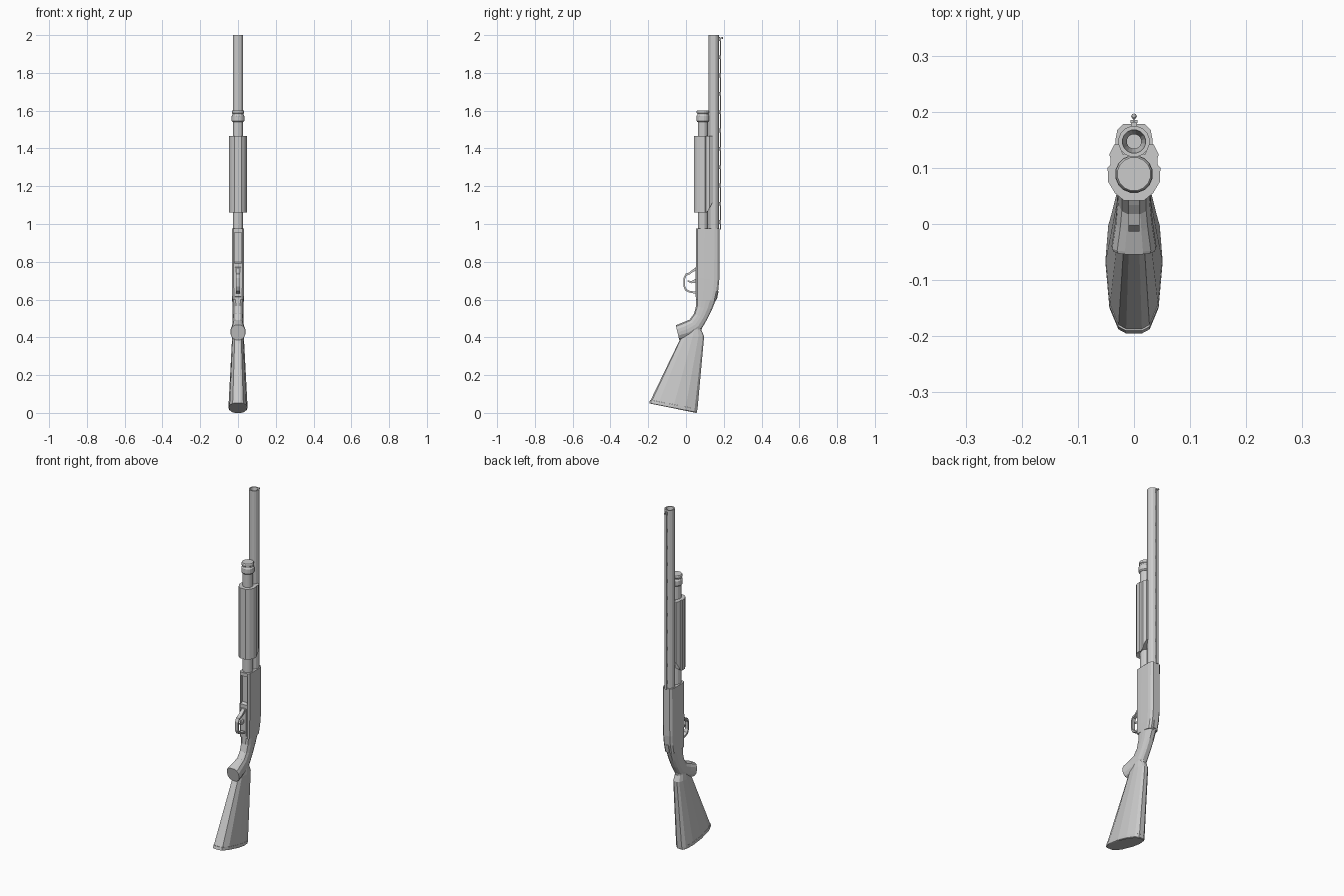
import bpy, bmesh, math
from mathutils import Vector


def make(name, bm):
    bmesh.ops.recalc_face_normals(bm, faces=bm.faces)
    me = bpy.data.meshes.new(name)
    bm.to_mesh(me)
    bm.free()
    ob = bpy.data.objects.new(name, me)
    bpy.context.collection.objects.link(ob)
    return ob


def skin(name, rings, caps=True):
    """Join equal-length closed rings with quads."""
    bm = bmesh.new()
    vs = [[bm.verts.new(p) for p in r] for r in rings]
    n = len(vs[0])
    for a, b in zip(vs, vs[1:]):
        for i in range(n):
            j = (i + 1) % n
            bm.faces.new((a[i], a[j], b[j], b[i]))
    if caps:
        bm.faces.new(vs[0])
        bm.faces.new(vs[-1])
    return make(name, bm)


def lathe(name, y, profile, n=16, caps=True):
    """Revolve (radius, z) pairs about a vertical axis at y."""
    return skin(name, [[(r * math.sin(2 * math.pi * (i + .5) / n),
                         y + r * math.cos(2 * math.pi * (i + .5) / n), z)
                        for i in range(n)] for r, z in profile], caps)


def loft(name, shape, sections):
    """Sections: front (y,z), back (y,z), half width; shape: (t, width factor) of one half."""
    rings = []
    for f, b, w in sections:
        f, b = Vector((0, *f)), Vector((0, *b))
        half = [f.lerp(b, t) + Vector((w * k, 0, 0)) for t, k in shape]
        rings.append(half + [Vector((-p.x, p.y, p.z)) for p in reversed(half)])
    return skin(name, rings)


def prism(name, pts, w):
    """Extrude a (y, z) outline across x."""
    return skin(name, [[(x, y, z) for y, z in pts] for x in (-w, w)])


# Barrel with open muzzle, magazine tube and its cap
BY, MY = 0.147, 0.089
lathe("barrel", BY, [(.028, .96), (.028, 2), (.021, 2), (.013, 1.95), (.013, 1.6)])
lathe("magazine_tube", MY, [(.027, .96), (.027, 1.56)])
lathe("magazine_cap", MY, [(.029, 1.54), (.034, 1.546), (.034, 1.572), (.030, 1.578),
                           (.030, 1.584), (.033, 1.587), (.033, 1.597), (.030, 1.602)])

# Ventilated rib on posts, with bead sight
prism("rib", [(.180, .97), (.185, .97), (.185, 1.985), (.180, 1.985)], .006)
for i in range(11):
    z = 1.0 + i * .097
    prism("rib_post", [(.172, z), (.181, z), (.181, z + .02), (.172, z + .02)], .005)
bm = bmesh.new()
bmesh.ops.create_uvsphere(bm, u_segments=8, v_segments=6, radius=.005)
bmesh.ops.translate(bm, verts=bm.verts, vec=(0, .192, 1.985))
make("bead_sight", bm)
prism("bead_stem", [(.183, 1.982), (.19, 1.982), (.19, 1.988), (.183, 1.988)], .002)

# Sliding fore-end with side grooves and slanted rear flanges
half = [(.018, .042), (.034, .055), (.046, .075), (.047, .100), (.042, .106),
        (.042, .117), (.044, .124), (.035, .142), (.027, .142), (.020, .125)]
sect = half + [(-x, y) for x, y in reversed(half)]
skin("fore_end", [[(x, y, 1.06 + max(0, y - .112) * 1.9) for x, y in sect],
                  [(x, y, 1.465) for x, y in sect]])

# Receiver, with a loading port cut into the underside
body = loft("receiver", [(0, .7), (.07, .97), (.35, 1), (.78, 1), (.92, .9), (1, .6)],
            [((.053, .975), (.178, .975), .033), ((.053, .72), (.176, .70), .033),
             ((.053, .65), (.170, .645), .032), ((.054, .60), (.158, .595), .031)])
cut = prism("port_cutter", [(.03, .78), (.068, .80), (.068, .955), (.03, .955)], .019)
cut.hide_render = True
cut.hide_viewport = True
mod = body.modifiers.new("port", "BOOLEAN")
mod.operation, mod.object, mod.solver = 'DIFFERENCE', cut, 'EXACT'

# Safety button on the tang
prism("safety_button", [(.150, .60), (.164, .60), (.173, .645), (.160, .65)], .008)

# Trigger plate, guard loop and trigger
prism("trigger_plate", [(.049, .615), (.06, .61), (.06, .775), (.049, .77)], .016)
outer = [(.055, .772), (.034, .758), (.018, .744), (-.003, .736), (-.013, .715),
         (-.013, .668), (-.003, .646), (.018, .637), (.055, .630)]
inner = [(.055, .755), (.036, .745), (.020, .734), (.003, .727), (-.005, .710),
         (-.005, .672), (.003, .655), (.020, .646), (.055, .641)]
skin("trigger_guard", [[(-.010, *o), (.010, *o), (.010, *i), (-.010, *i)]
                       for o, i in zip(outer, inner)])
prism("trigger", [(.055, .69), (.03, .686), (.008, .695), (.008, .701),
                  (.03, .698), (.055, .712)], .004)

# Pistol grip sweeping forward to a flat cap
oval = [(0, .4), (.08, .75), (.28, .97), (.5, 1), (.72, .95), (.92, .7), (1, .35)]
loft("pistol_grip", oval,
     [((.054, .605), (.158, .598), .031), ((.053, .565), (.137, .545), .029),
      ((.042, .525), (.112, .495), .028), ((.018, .493), (.081, .443), .029),
      ((-.012, .481), (.025, .405), .033), ((-.049, .466), (-.031, .389), .040),
      ((-.054, .464), (-.036, .387), .038)])

# Butt stock and recoil pad
drop = [(0, .28), (.03, .55), (.18, .86), (.5, 1), (.75, .9), (.94, .62), (1, .3)]
loft("butt_stock", drop,
     [((.010, .475), (.085, .452), .026), ((.002, .445), (.082, .437), .027),
      ((-.024, .405), (.096, .405), .031), ((-.187, .068), (.061, .020), .050)])
loft("butt_pad", drop,
     [((-.190, .068), (.060, .020), .051), ((-.195, .052), (.058, .003), .051),
      ((-.188, .049), (.054, .000), .047)])
